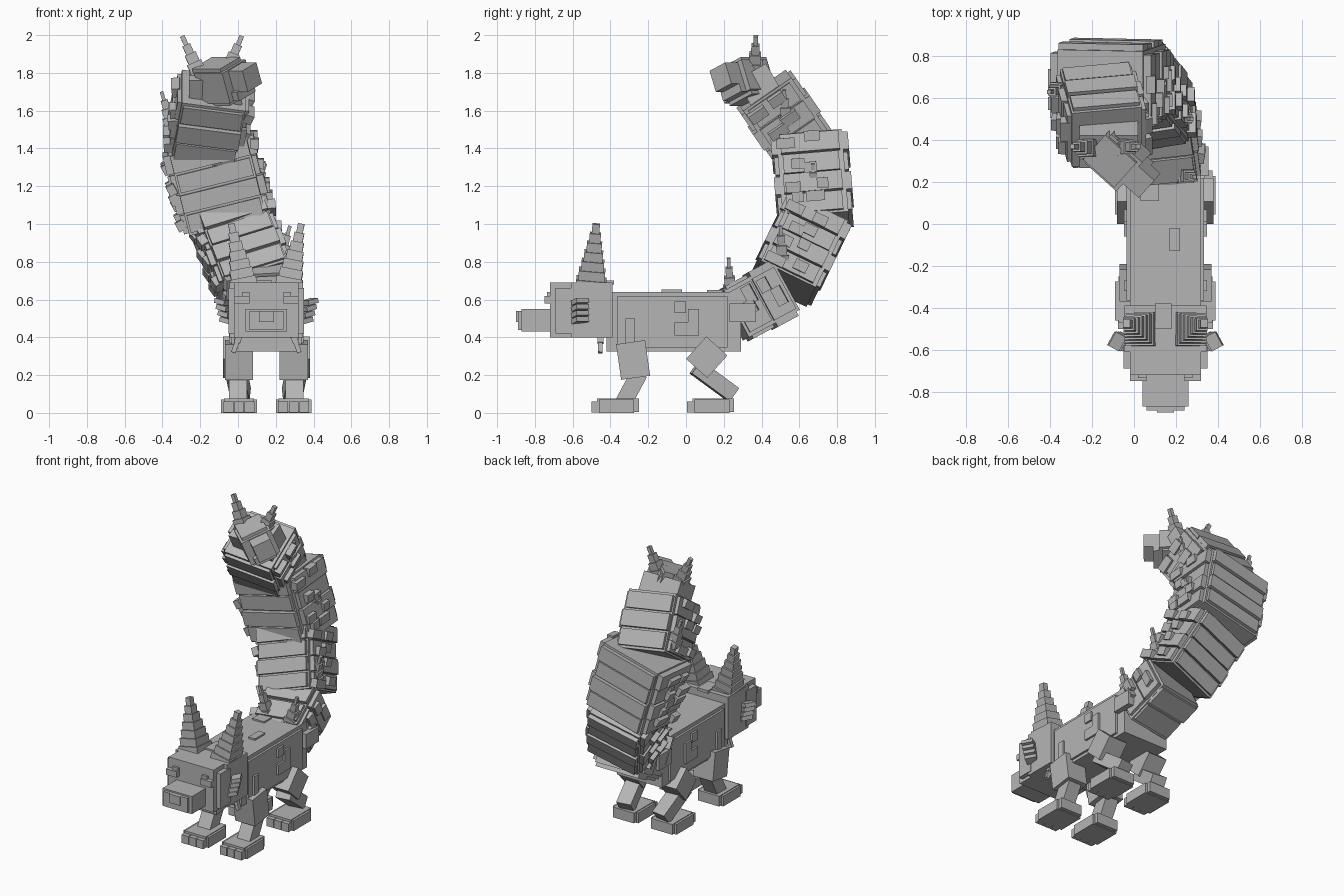
import bpy, bmesh, math, random
from mathutils import Vector, Matrix

random.seed(4)
CX = 0.15  # symmetry plane of the body
grey = bpy.data.materials.new("grey")
grey.diffuse_color = (0.46, 0.46, 0.46, 1)


def part(name, boxes):
    """One object from boxes given as (centre, size, rotation matrix or None)."""
    bm = bmesh.new()
    for c, s, r in boxes:
        m = Matrix.Translation(c) @ (r.to_4x4() if r else Matrix()) @ Matrix.Diagonal((*s, 1))
        bmesh.ops.create_cube(bm, size=1, matrix=m)
    me = bpy.data.meshes.new(name)
    bm.to_mesh(me)
    bm.free()
    me.materials.append(grey)
    ob = bpy.data.objects.new(name, me)
    bpy.context.collection.objects.link(ob)
    return ob


def span(x0, x1, y0, y1, z0, z1):
    return ((x0 + x1) / 2, (y0 + y1) / 2, (z0 + z1) / 2), (x1 - x0, y1 - y0, z1 - z0), None


def frame(t, side=Vector((1, 0, 0))):
    """Rotation whose z axis follows t and whose x axis stays near side."""
    t = t.normalized()
    x = (side - t * side.dot(t)).normalized()
    return Matrix((x, t.cross(x), t)).transposed()


def spike(base, tip, width, n, depth=None, end=0.25):
    """Stack of shrinking boxes from base to tip."""
    base, tip = Vector(base), Vector(tip)
    d = tip - base
    depth = depth or width
    out = []
    for i in range(n):
        k = 1 - (1 - end) * i / (n - 1)
        out.append((base + d * (i + 0.5) / n, (width * k, depth * k, d.length / n * 1.02), frame(d)))
    return out


def rx(deg):
    return Matrix.Rotation(math.radians(deg), 3, 'X')


# Torso with raised patches
part("torso", [span(-0.035, 0.335, -0.365, 0.22, 0.345, 0.615),
               span(-0.02, 0.32, -0.42, 0.29, 0.325, 0.64)])
part("torso_patches", [span(0.17, 0.22, -0.13, -0.02, 0.62, 0.652),
                       span(0.03, 0.12, 0.11, 0.2, 0.62, 0.65)]
     + [b for x in (-0.04, 0.34) for b in (
         span(x - 0.008, x + 0.008, -0.06, 0.0, 0.53, 0.59),
         span(x - 0.008, x + 0.008, 0.01, 0.07, 0.48, 0.55),
         span(x - 0.008, x + 0.008, -0.06, 0.07, 0.41, 0.48),
         span(x - 0.008, x + 0.008, -0.32, -0.27, 0.37, 0.5))])

# Head, snout and brows
part("head", [span(-0.045, 0.345, -0.61, -0.39, 0.40, 0.69),
              span(-0.05, 0.35, -0.69, -0.58, 0.42, 0.66),
              span(-0.02, 0.32, -0.72, -0.42, 0.4, 0.69),
              span(0.1, 0.18, -0.5, -0.38, 0.68, 0.70)])
part("snout", [span(0.04, 0.26, -0.87, -0.70, 0.43, 0.55),
               span(0.06, 0.24, -0.89, -0.86, 0.44, 0.54)])
part("nose", [span(0.11, 0.19, -0.9, -0.88, 0.48, 0.54)])
part("brows", [span(CX + s - 0.04, CX + s + 0.04, -0.75, -0.7, 0.58, 0.62) for s in (-0.13, 0.13)]
     + [span(CX + s - 0.02, CX + s + 0.02, -0.735, -0.7, 0.61, 0.64) for s in (-0.11, 0.11)])

for s, side in ((-1, "left"), (1, "right")):
    def X(v):
        return CX + s * v

    # Ears, cheek tufts and chin tufts
    part(side + "_ear", spike((X(0.115), -0.505, 0.66), (X(0.185), -0.475, 1.0), 0.14, 7, 0.16))
    part(side + "_cheek_tuft", [((X(0.205 + 0.009 * i), -0.56, 0.49 + 0.033 * i),
                                 (0.06, 0.075, 0.026),
                                 Matrix.Rotation(s * 0.5, 3, 'Z') @ Matrix.Rotation(-s * 0.25, 3, 'Y'))
                                for i in range(4)])
    part(side + "_chin_tuft", spike((X(0.12), -0.45, 0.47), (X(0.175), -0.455, 0.32), 0.04, 3, end=0.6))

    # Front leg
    part(side + "_front_upper_leg", [((X(0.145), -0.28, 0.28), (0.15, 0.155, 0.19), rx(8))])
    part(side + "_front_lower_leg", [((X(0.15), -0.29, 0.13), (0.095, 0.09, 0.18), rx(-28))])
    # Back leg
    part(side + "_thigh", [((X(0.16), 0.11, 0.295), (0.14, 0.15, 0.16), rx(-42))])
    part(side + "_back_lower_leg", [((X(0.15), 0.15, 0.17), (0.10, 0.25, 0.085),
                                     Matrix.Rotation(s * 0.15, 3, 'Z') @ rx(-36))])
    # Feet with three toes
    for y, n in ((-0.5, "front"), (0.005, "back")):
        part(f"{side}_{n}_foot", [
            span(X(0.145) - 0.095, X(0.145) + 0.095, y + 0.04, y + 0.225, 0, 0.07),
            span(X(0.145) - 0.08, X(0.145) + 0.08, y + 0.03, y + 0.25, 0.005, 0.075)]
            + [span(X(0.145) + k * 0.056 - 0.026, X(0.145) + k * 0.056 + 0.026, y, y + 0.06, 0.003, 0.06)
               for k in (-1, 0, 1)])
    # Hip block where the tail joins
    part(side + "_hip_block", [span(X(0.17) - 0.035, X(0.17) + 0.035, 0.23, 0.37, 0.48, 0.58)])

# Tail sections: name, start, end, width, depth, number of slabs
sections = (
    ("tail_base", (0.15, 0.26, 0.52), (0.115, 0.51, 0.655), 0.36, 0.33, 2),
    ("tail_lower", (0.09, 0.52, 0.69), (-0.04, 0.685, 1.03), 0.42, 0.38, 4),
    ("tail_middle", (-0.055, 0.69, 1.01), (-0.16, 0.655, 1.43), 0.495, 0.41, 4),
    ("tail_upper", (-0.185, 0.62, 1.41), (-0.13, 0.42, 1.70), 0.40, 0.365, 3),
)
plates = []
for name, a, b, w, d, n in sections:
    a, b = Vector(a), Vector(b)
    r = frame(b - a)
    p = (b - a).length / n
    slabs = []
    for i in range(n):
        c = a.lerp(b, (i + 0.5) / n)
        k = 1.0 if i % 2 else 0.955
        # Crossed boxes give the stepped corners; a smaller core fills the grooves
        slabs += [(c, (w * k, d * 0.76 * k, p * 0.93), r), (c, (w * 0.84 * k, d * k, p * 0.88), r),
                  (c, (w * 0.85, d * 0.85, p * 1.15), r)]
        for s in (-1, 1):
            for v in (-0.25, 0.05):
                off = Vector((s * w * 0.49, (v + random.uniform(-0.08, 0.08)) * d,
                              random.uniform(-0.3, 0.3) * p))
                plates.append((c + r @ off, (0.045, random.uniform(0.06, 0.11), 0.055),
                               r @ Matrix.Rotation(s * 0.25, 3, 'Y')))
    part(name, slabs)
part("tail_scales", plates)

# Paired spikes along the tail, given by their tips
spikes = []
for tips, h in ((((0.01, 0.225, 0.82), (0.29, 0.225, 0.82)), 0.2),
                (((-0.16, 0.5, 0.93), (0.275, 0.5, 0.99)), 0.2),
                (((-0.37, 0.67, 1.30), (0.145, 0.67, 1.32)), 0.18),
                (((-0.405, 0.63, 1.70), (0.06, 0.52, 1.71)), 0.18)):
    for tip, s in zip(tips, (-1, 1)):
        t = Vector(tip)
        spikes += spike(t - Vector((s * 0.055, -0.01, h)), t, 0.075, 4)
part("tail_spikes", spikes)

# Small head at the tail tip, turned to one side
r = Matrix.Rotation(math.radians(48), 3, 'Z') @ Matrix.Rotation(math.radians(-22), 3, 'Y')
hc = Vector((-0.075, 0.315, 1.755))
part("tail_head", [(hc, (0.20, 0.20, 0.17), r),
                   (hc + r @ Vector((0, 0.02, 0)), (0.17, 0.20, 0.21), r)])
part("tail_snout", [(hc + r @ Vector((0.01, -0.145, 0.02)), (0.12, 0.11, 0.12), r),
                    (hc + r @ Vector((0.0, -0.09, -0.06)), (0.14, 0.10, 0.05), r)])
part("tail_neck", [((-0.12, 0.40, 1.71), (0.28, 0.18, 0.22), rx(30))])
part("tail_head_ears", spike((-0.19, 0.36, 1.76), (-0.295, 0.37, 1.995), 0.10, 5)
     + spike((-0.08, 0.36, 1.76), (0.02, 0.37, 1.995), 0.10, 5))
